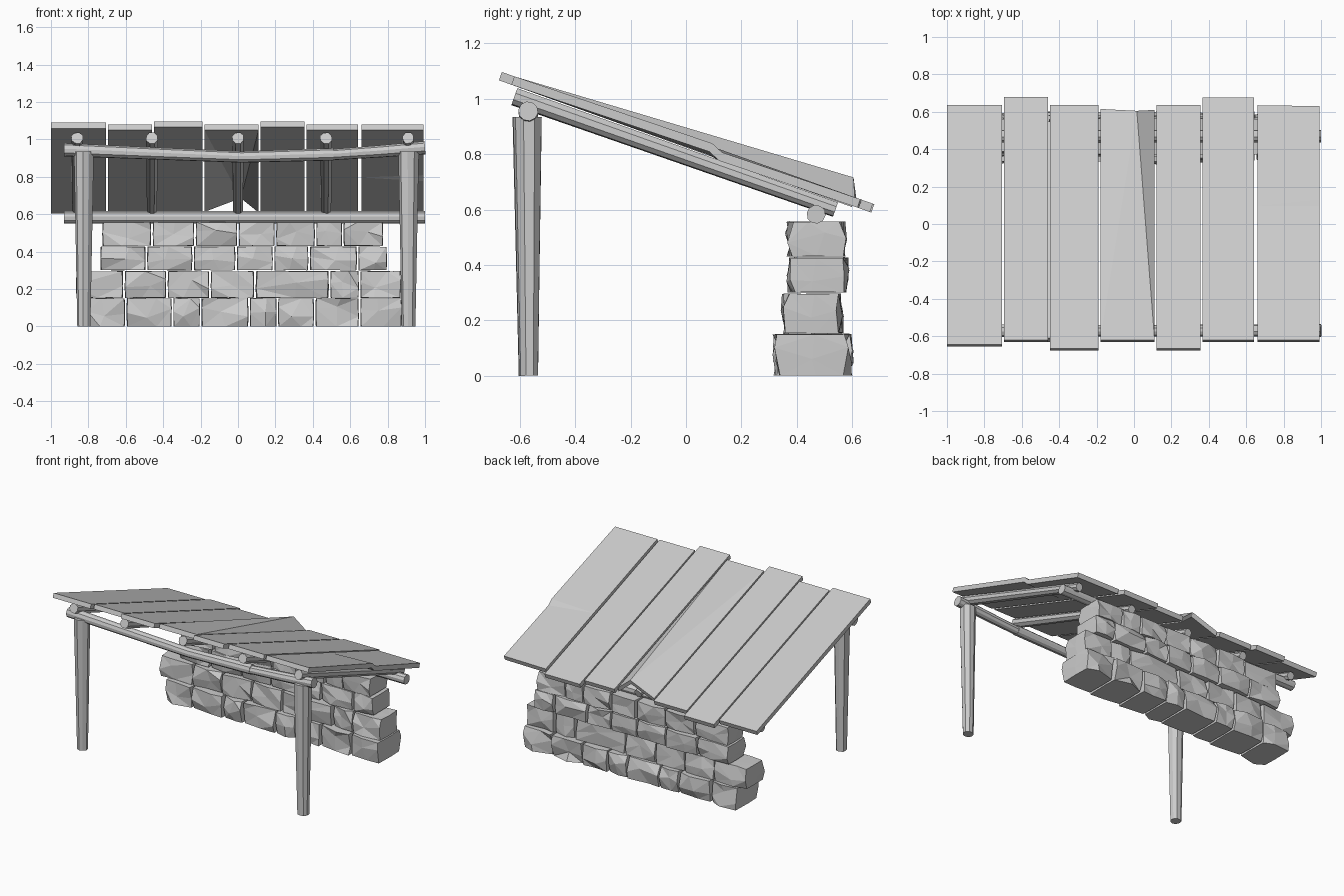
import bpy, bmesh, math, random
from mathutils import Vector

if "Cube" in bpy.data.objects:
    bpy.data.objects.remove(bpy.data.objects["Cube"])

random.seed(7)


def finish(bm, name):
    bmesh.ops.recalc_face_normals(bm, faces=bm.faces[:])
    me = bpy.data.meshes.new(name)
    bm.to_mesh(me)
    bm.free()
    ob = bpy.data.objects.new(name, me)
    bpy.context.collection.objects.link(ob)
    return ob


def pole(name, pts, radii, sides=8, wobble=0.05):
    """Low-poly log swept along a list of points."""
    bm = bmesh.new()
    pts = [Vector(p) for p in pts]
    d = (pts[-1] - pts[0]).normalized()
    u = d.orthogonal().normalized()
    v = d.cross(u)
    lump = [1 + random.uniform(-wobble, wobble) for _ in range(sides)]
    rings = []
    for p, r in zip(pts, radii):
        ring = []
        for i in range(sides):
            a = 2 * math.pi * (i + 0.5) / sides
            ring.append(bm.verts.new(p + (u * math.cos(a) + v * math.sin(a)) * r * lump[i]))
        rings.append(ring)
    for a, b in zip(rings, rings[1:]):
        for i in range(sides):
            j = (i + 1) % sides
            bm.faces.new((a[i], a[j], b[j], b[i]))
    bm.faces.new(rings[0])
    bm.faces.new(rings[-1])
    return finish(bm, name)


SLOPE = -0.355
UP = Vector((0, -SLOPE, 1)).normalized()


def roof_top(y):
    return 0.861 + SLOPE * y


def plank(name, outline_faces, verts, thick=0.032):
    """Roof board: verts are (x, y, lift above roof plane), thickened downwards."""
    bm = bmesh.new()
    top = [bm.verts.new((x, y, roof_top(y) + h)) for x, y, h in verts]
    low = [bm.verts.new(t.co - UP * thick) for t in top]
    edges = {}
    for f in outline_faces:
        bm.faces.new([top[i] for i in f])
        bm.faces.new([low[i] for i in reversed(f)])
        for a, b in zip(f, f[1:] + f[:1]):
            edges[(a, b)] = True
    for a, b in edges:
        if (b, a) not in edges:
            bm.faces.new((top[b], top[a], low[a], low[b]))
    return finish(bm, name)


def stone(name, x0, x1, y0, y1, z0, z1):
    """Rough block: subdivided cube, jittered, flat facets."""
    bm = bmesh.new()
    bmesh.ops.create_cube(bm, size=2)
    bmesh.ops.subdivide_edges(bm, edges=bm.edges[:], cuts=1, use_grid_fill=True)
    c = Vector(((x0 + x1) / 2, (y0 + y1) / 2, (z0 + z1) / 2))
    h = Vector(((x1 - x0) / 2, (y1 - y0) / 2, (z1 - z0) / 2))
    for v in bm.verts:
        n = sum(abs(k) > 0.5 for k in v.co)
        pull = {1: 1.0, 2: 0.96, 3: 0.88}[n]
        x, y, z = v.co
        v.co = Vector((
            c.x + h.x * (x * (1 - (1 - pull) * 0.4) + (random.uniform(-0.35, 0.35) if abs(x) < 0.5 else 0)),
            c.y + h.y * (y * pull * random.uniform(0.78, 1.03) + (random.uniform(-0.3, 0.3) if abs(y) < 0.5 else 0)),
            c.z + h.z * (z * random.uniform(0.95, 1.0) + (random.uniform(-0.4, 0.4) if abs(z) < 0.5 else 0))))
        if z < -0.5 and z0 == 0:
            v.co.z = 0
    bmesh.ops.triangulate(bm, faces=bm.faces[:])
    return finish(bm, name)


# Front posts, tapering towards the ground
for side, x in (("left", -0.825), ("right", 0.912)):
    pole("front_post_" + side, [(x, -0.568, 0), (x, -0.57, 0.45), (x, -0.572, 0.935)],
         [0.037, 0.046, 0.056], 9, 0.08)

# Sagging front beam in two pieces, straight back beam
pole("front_beam_long", [(-0.93, -0.57, 0.945), (-0.45, -0.57, 0.925), (0.02, -0.57, 0.906), (0.51, -0.57, 0.92)],
     [0.036, 0.033, 0.031, 0.034], 10, 0.03)
pole("front_beam_short", [(0.5, -0.57, 0.918), (0.75, -0.57, 0.935), (1.0, -0.57, 0.955)],
     [0.03, 0.033, 0.036], 10, 0.03)
pole("back_beam", [(-0.93, 0.47, 0.583), (1.0, 0.47, 0.583)], [0.034, 0.034], 10, 0.03)

# Rafters
for i, x in enumerate((-0.86, -0.46, 0.0, 0.47, 0.91)):
    pole(f"rafter_{i + 1}", [(x, -0.62, 1.008), (x, 0.54, 0.6)], [0.033, 0.028], 8, 0.06)

# Straight roof planks
quad = [[0, 1, 2, 3]]
for i, (x0, x1, y0, y1) in enumerate((
        (-1.0, -0.705, -0.645, 0.635), (-0.695, -0.46, -0.62, 0.68),
        (-0.45, -0.19, -0.665, 0.635), (0.12, 0.355, -0.665, 0.635),
        (0.365, 0.642, -0.62, 0.675))):
    plank(f"roof_plank_{i + 1}", quad, [(x0, y0, 0), (x1, y0, 0), (x1, y1, 0), (x0, y1, 0)])

# Warped plank with a raised crease at its back end
plank("warped_plank", [[0, 1, 3], [0, 3, 4], [1, 2, 3]],
      [(-0.18, -0.62, 0), (0.11, -0.62, 0), (0.11, 0.61, -0.005), (0.015, 0.605, 0.07), (-0.18, 0.615, 0)])

# Cracked plank with a shallow dent across it
plank("cracked_plank", [[0, 1, 2, 5], [5, 2, 3], [5, 3, 4, 6]],
      [(0.66, -0.62, 0), (0.993, -0.62, 0), (0.993, 0.095, 0.012), (0.993, 0.13, -0.008),
       (0.993, 0.63, 0), (0.66, 0.095, 0), (0.66, 0.635, 0)])

# Dry stone back wall, four courses: z range, y range, joints
courses = (
    (0.0, 0.152, 0.31, 0.605, (-0.81, -0.6, -0.35, -0.2, 0.06, 0.21, 0.41, 0.65, 0.88)),
    (0.152, 0.297, 0.345, 0.57, (-0.87, -0.61, -0.38, -0.15, 0.09, 0.49, 0.65, 0.875)),
    (0.3, 0.428, 0.365, 0.59, (-0.74, -0.49, -0.24, -0.01, 0.19, 0.38, 0.64, 0.8)),
    (0.43, 0.558, 0.36, 0.58, (-0.73, -0.46, -0.23, 0.0, 0.2, 0.415, 0.56, 0.78)))
for r, (z0, z1, y0, y1, joints) in enumerate(courses):
    for k, (a, b) in enumerate(zip(joints, joints[1:])):
        stone(f"wall_stone_{r + 1}_{k + 1}", a + 0.004, b - 0.004, y0, y1, z0, z1)
